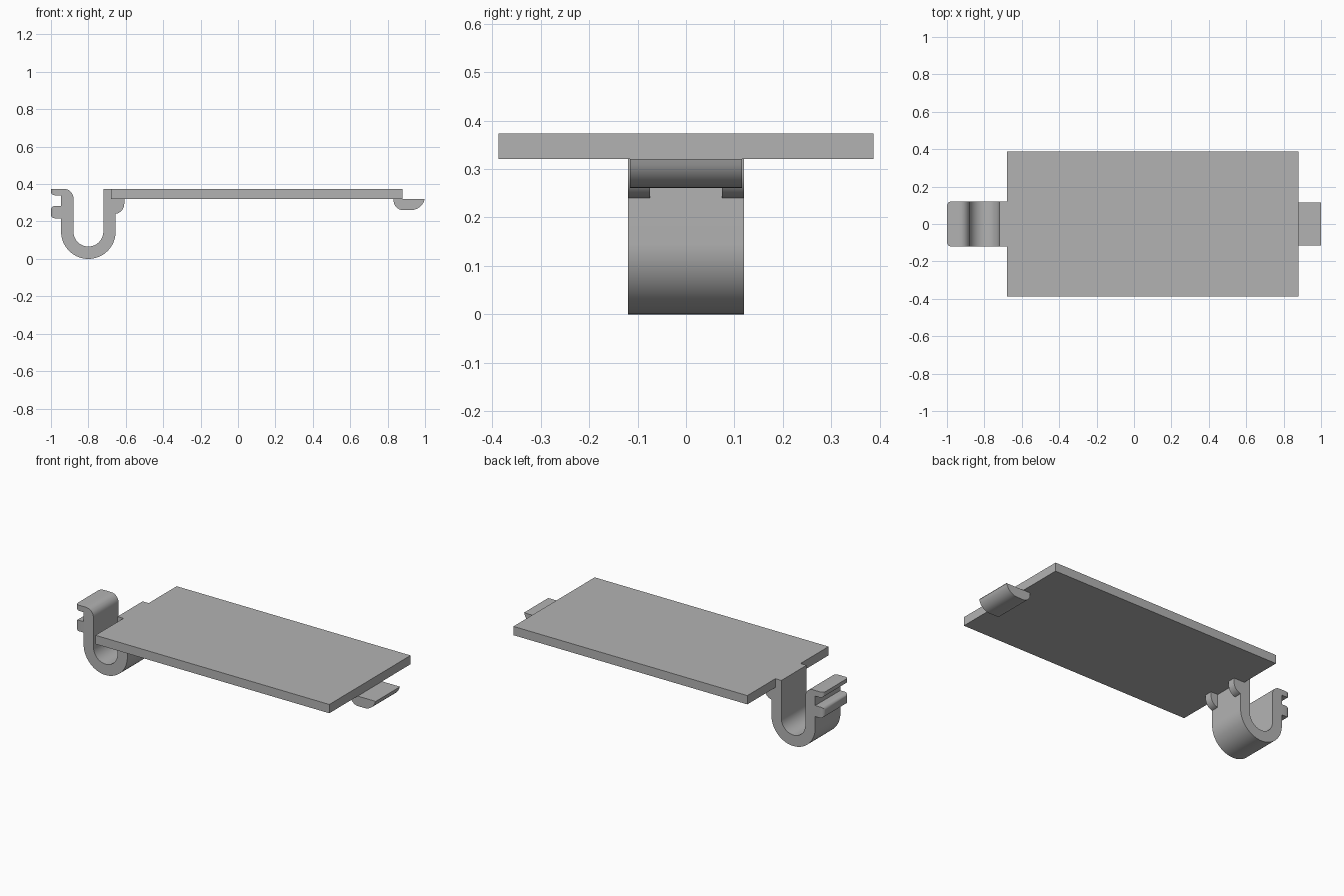
import bpy, bmesh
from math import sin, cos, radians

cube = bpy.data.objects.get("Cube")
if cube:
    bpy.data.objects.remove(cube, do_unlink=True)

grey = bpy.data.materials.new("plastic_grey")
grey.use_nodes = True
colour = (0.45, 0.45, 0.45, 1)
grey.diffuse_color = colour
grey.node_tree.nodes["Principled BSDF"].inputs["Base Color"].default_value = colour


def arc(cx, cy, r, start, end, n=8):
    angles = [radians(start + (end - start) * i / n) for i in range(n + 1)]
    return [(cx + r * cos(a), cy + r * sin(a)) for a in angles]


def prism(name, points, low, high, axis="y"):
    """Extrude a profile along y (xz profile) or z (xy profile)."""
    place = (lambda u, v, d: (u, d, v)) if axis == "y" else (lambda u, v, d: (u, v, d))
    bm = bmesh.new()
    face = bm.faces.new([bm.verts.new(place(u, v, low)) for u, v in points])
    extruded = bmesh.ops.extrude_face_region(bm, geom=[face])["geom"]
    moved = [g for g in extruded if isinstance(g, bmesh.types.BMVert)]
    bmesh.ops.translate(bm, verts=moved, vec=place(0, 0, high - low))
    bmesh.ops.recalc_face_normals(bm, faces=bm.faces)
    mesh = bpy.data.meshes.new(name)
    bm.to_mesh(mesh)
    bm.free()
    mesh.materials.append(grey)
    ob = bpy.data.objects.new(name, mesh)
    bpy.context.collection.objects.link(ob)
    return ob


def smooth(ob):
    bpy.ops.object.select_all(action="DESELECT")
    ob.select_set(True)
    bpy.context.view_layer.objects.active = ob
    bpy.ops.object.shade_smooth_by_angle(angle=radians(30))


TOP, UNDER = 0.374, 0.321
HALF = 0.12

# Flat cover plate
prism("cover_plate", [(-0.68, -0.387), (0.88, -0.387), (0.88, 0.387), (-0.68, 0.387)],
      UNDER, TOP, "z")

# U-shaped spring clip with a hooked lip and a catch rib
clip_profile = (
    [(-0.655, UNDER), (-0.68, UNDER), (-0.68, TOP), (-0.72, TOP)]
    + arc(-0.8, 0.146, 0.08, 0, -180, 24)
    + arc(-0.93, TOP - 0.05, 0.05, 0, 90)
    + [(-1, TOP)]
    + arc(-0.98, 0.36, 0.02, 180, 270, 5)
    + [(-0.946, 0.34), (-0.946, 0.283)]
    + arc(-0.98, 0.263, 0.02, 90, 180, 5)
    + arc(-0.98, 0.237, 0.02, 180, 270, 5)
    + [(-0.946, 0.217)]
    + arc(-0.8, 0.146, 0.146, 180, 360, 32)
)
clip = prism("spring_clip", clip_profile, -HALF, HALF)

# Round the outer corners of the lip and rib in plan
corner = 0.022
outline = ([(-0.6, -0.2), (-0.6, 0.2), (-0.97, 0.2), (-0.97, HALF)][:2]
           + [(-0.9, 0.2), (-0.9, HALF)]
           + arc(-1 + corner, HALF - corner, corner, 90, 180, 6)
           + arc(-1 + corner, corner - HALF, corner, 180, 270, 6)
           + [(-0.9, -HALF), (-0.9, -0.2)])
cutter = prism("corner_cutter", outline, -0.1, 0.5, "z")
cutter.hide_render = True
trim = clip.modifiers.new("round_corners", "BOOLEAN")
trim.operation = "INTERSECT"
trim.solver = "EXACT"
trim.object = cutter
bpy.ops.object.select_all(action="DESELECT")
clip.select_set(True)
bpy.context.view_layer.objects.active = clip
bpy.ops.object.modifier_apply(modifier=trim.name)
bpy.data.objects.remove(cutter, do_unlink=True)
smooth(clip)

# Pair of gussets bracing the clip under the plate
gusset_profile = [(-0.657, UNDER), (-0.657, 0.24)] + arc(-0.663, 0.295, 0.055, -75, 0) + [(-0.608, UNDER)]
for side, low, high in (("right", -HALF, -0.074), ("left", 0.074, HALF)):
    smooth(prism(side + "_gusset", gusset_profile, low, high))

# Locating tab at the far end
tab_profile = (
    [(0.832, UNDER)]
    + arc(0.882, 0.311, 0.05, 180, 270)
    + arc(0.925, 0.336, 0.075, 270, 348)
    + [(1, UNDER)]
)
smooth(prism("locating_tab", tab_profile, -0.116, 0.116))
